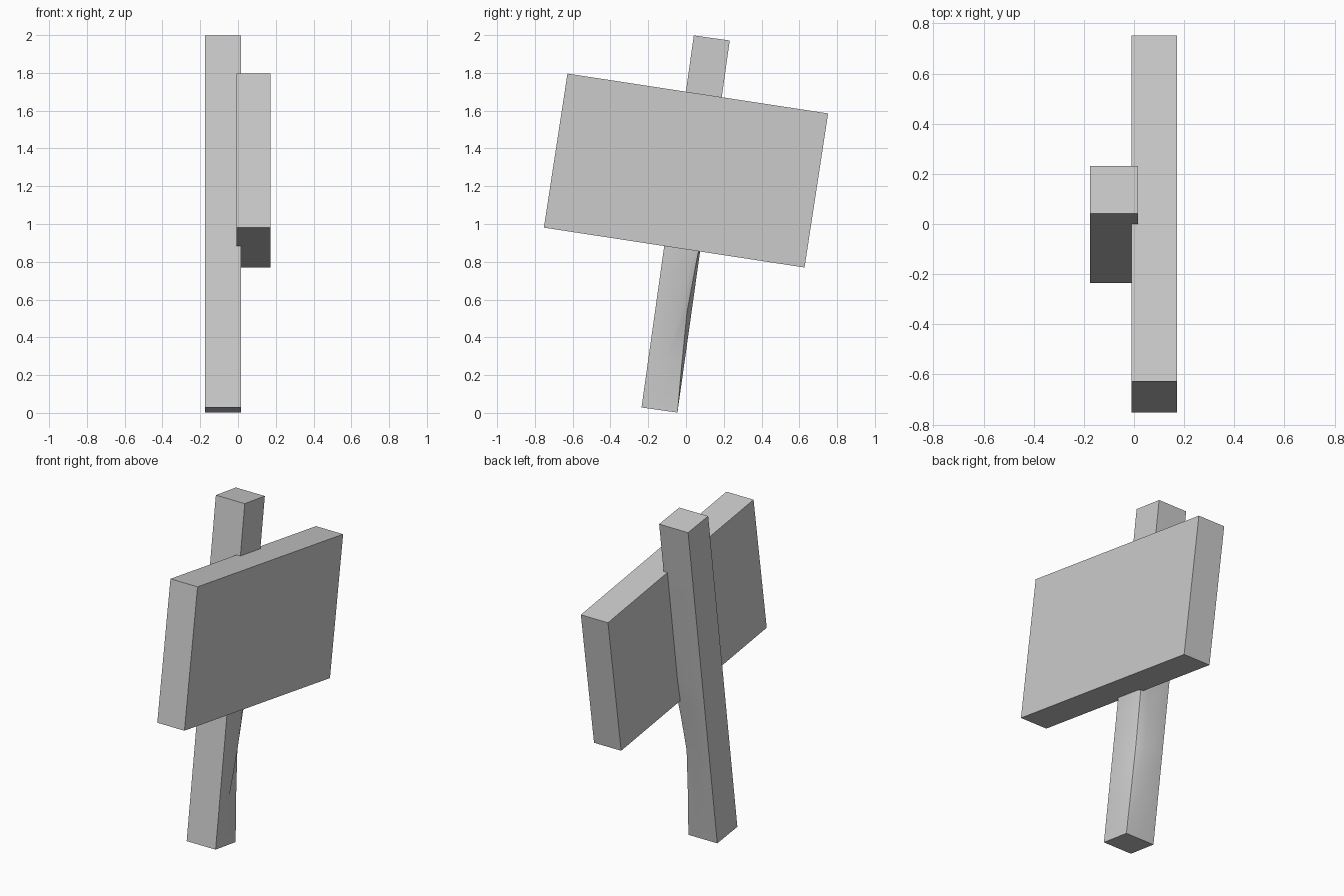
import bpy, bmesh, math
from mathutils import Matrix

cube = bpy.data.objects.get("Cube")
if cube:
    bpy.data.objects.remove(cube, do_unlink=True)

# One plain colour
grey = bpy.data.materials.new("plain_grey")
grey.use_nodes = True
grey.diffuse_color = (0.6, 0.6, 0.6, 1)
grey.node_tree.nodes["Principled BSDF"].inputs["Base Color"].default_value = (0.6, 0.6, 0.6, 1)


def finish(name, bm, centre, lean):
    """Lean the part sideways, place it and give it the shared colour."""
    turn = Matrix.Translation(centre) @ Matrix.Rotation(-math.radians(lean), 4, 'X')
    bmesh.ops.transform(bm, matrix=turn, verts=bm.verts)
    bmesh.ops.recalc_face_normals(bm, faces=bm.faces)
    mesh = bpy.data.meshes.new(name)
    bm.to_mesh(mesh)
    bm.free()
    mesh.materials.append(grey)
    obj = bpy.data.objects.new(name, mesh)
    bpy.context.collection.objects.link(obj)
    return obj


# Sign board
bm = bmesh.new()
bmesh.ops.create_cube(bm, size=1)
bmesh.ops.scale(bm, vec=(0.18, 1.396, 0.825), verts=bm.verts)
finish("sign_board", bm, (0.081, 0, 1.283), 8.7)

# Post lofted from square rings, with one lower corner shaved away
h, length = 0.096, 1.989
bm = bmesh.new()
rings = []
# height fraction, shave depth, shave width on the side face and on the back face
for t, depth, side, back in ((0, 0, 0.12, 0.08), (0.13, 0.013, 0.105, 0.075),
                             (0.27, 0.024, 0.06, 0.07), (0.38, 0.014, 0.045, 0.06),
                             (0.5, 0, 0.04, 0.05), (1, 0, 0.04, 0.05)):
    outline = ((-h, -h), (h, -h), (h, h - side), (h - depth, h - depth),
               (h - back, h), (-h, h))
    rings.append([bm.verts.new((x, y, (t - 0.5) * length)) for x, y in outline])
for low, high in zip(rings, rings[1:]):
    for i in range(len(low)):
        j = (i + 1) % len(low)
        bm.faces.new((low[i], low[j], high[j], high[i]))
bm.faces.new(rings[0][::-1])
bm.faces.new(rings[-1])
post = finish("post", bm, (-0.08, -0.002, 1.0), 8)

bpy.ops.object.select_all(action='DESELECT')
post.select_set(True)
bpy.context.view_layer.objects.active = post
bpy.ops.object.shade_smooth_by_angle(angle=math.radians(30))
